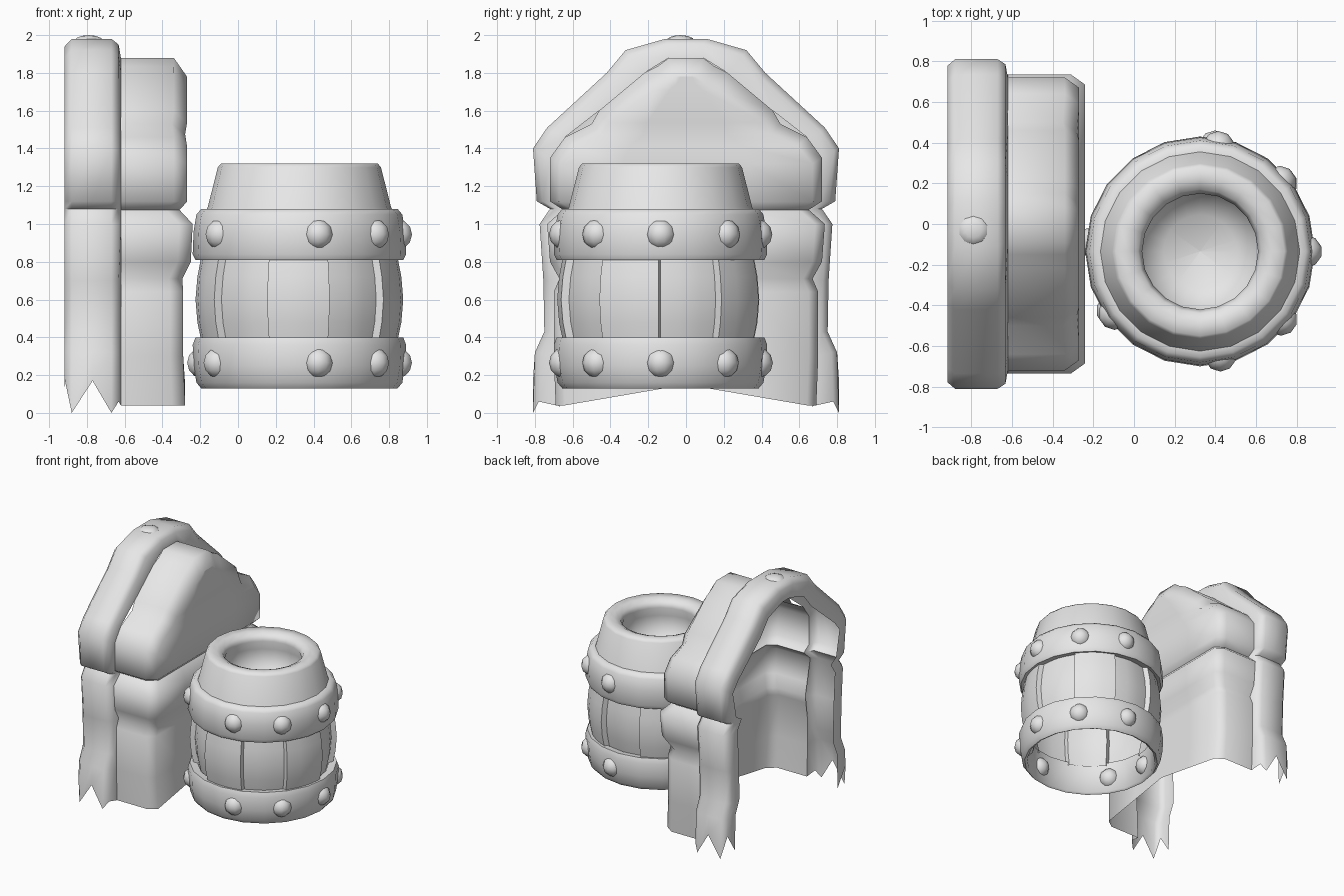
import bpy, bmesh, math
from mathutils import Vector

if "Cube" in bpy.data.objects:
    bpy.data.objects.remove(bpy.data.objects["Cube"])

grey = bpy.data.materials.new("light_grey")
grey.diffuse_color = (0.8, 0.8, 0.8, 1)
grey.use_nodes = True
grey.node_tree.nodes["Principled BSDF"].inputs["Base Color"].default_value = grey.diffuse_color
CX, CY = 0.325, -0.135  # barrel axis


def finish(name, bm, angle=40):
    bmesh.ops.remove_doubles(bm, verts=bm.verts, dist=0.0005)
    bmesh.ops.recalc_face_normals(bm, faces=bm.faces)
    me = bpy.data.meshes.new(name)
    bm.to_mesh(me)
    bm.free()
    ob = bpy.data.objects.new(name, me)
    bpy.context.collection.objects.link(ob)
    me.materials.append(grey)
    bpy.ops.object.select_all(action='DESELECT')
    ob.select_set(True)
    bpy.context.view_layer.objects.active = ob
    bpy.ops.object.shade_smooth_by_angle(angle=math.radians(angle))
    return ob


def loft(bm, rings, closed=False):
    rows = [[bm.verts.new(p) for p in r] for r in rings]
    for a, b in zip(rows, rows[1:]):
        n = len(a)
        for i in range(n if closed else n - 1):
            j = (i + 1) % n
            bm.faces.new((a[i], a[j], b[j], b[i]))


def revolve(name, profile, sides=20):
    bm = bmesh.new()
    loft(bm, [[(CX + r * math.cos(2 * math.pi * i / sides),
                CY + r * math.sin(2 * math.pi * i / sides), z)
               for i in range(sides)] for r, z in profile], True)
    return finish(name, bm, 62)


# --- barrel hoops ---
revolve("lower_hoop", [(0.49, 0.39), (0.50, 0.14), (0.52, 0.13), (0.545, 0.16),
                       (0.56, 0.25), (0.565, 0.36), (0.55, 0.40), (0.49, 0.39)])
revolve("upper_hoop", [(0.48, 0.83), (0.55, 0.81), (0.565, 0.84), (0.56, 0.96),
                       (0.545, 1.05), (0.52, 1.08), (0.48, 1.08)])
# --- sloping collar with sunken basin ---
revolve("collar_and_basin", [(0.495, 1.07), (0.485, 1.09), (0.432, 1.30), (0.415, 1.32),
                             (0.35, 1.32), (0.305, 1.30), (0.285, 1.26), (0.32, 1.18),
                             (0.29, 1.04), (0.18, 0.96), (0.001, 0.93)])

# --- staves, alternately raised and slightly recessed ---
bm = bmesh.new()
rows = []
for z, bulge in ((0.36, -0.035), (0.48, -0.01), (0.6, 0.0), (0.72, -0.01), (0.85, -0.035)):
    row = []
    for k in range(10):
        r = (0.51 if k % 2 == 0 else 0.55) + bulge
        for t in (0.0, 0.33, 0.67, 0.97):
            a = math.radians(36 * (k + t))
            row.append((CX + r * math.cos(a), CY + r * math.sin(a), z))
    rows.append(row)
loft(bm, rows, True)
finish("staves", bm)

# --- studs around the hoops ---
for label, z, angles in (("lower", 0.265, (0, 40, 82, -40, -79, -146, 175)),
                         ("upper", 0.945, (0, 41, 80, -40, -79, -144))):
    bm = bmesh.new()
    for a in angles:
        a = math.radians(a)
        made = bmesh.ops.create_uvsphere(bm, u_segments=10, v_segments=6, radius=0.08)
        bmesh.ops.translate(bm, verts=made["verts"], vec=Vector(
            (CX + 0.52 * math.cos(a), CY + 0.52 * math.sin(a), z)))
    finish(label + "_studs", bm, 60)


# --- arch: half outlines run from the ground to the ridge ---
def arch(half):
    """Mirror a half outline of (x, y, z) into a full arch."""
    return half + [(x, -y, z) for x, y, z in reversed(half)]


FRAME = [(0.81, 0.0), (0.80, 0.32), (0.75, 0.43), (0.755, 0.7), (0.775, 1.0), (0.72, 1.08),
         (0.79, 1.12), (0.81, 1.40), (0.735, 1.51), (0.42, 1.80), (0.32, 1.92), (0.11, 1.98)]
# seam where the frame meets the body
SEAM = [(0.69, 0.04), (0.70, 0.30), (0.70, 0.50), (0.67, 0.71), (0.735, 1.0), (0.65, 1.075),
        (0.72, 1.12), (0.72, 1.35), (0.64, 1.46), (0.46, 1.60), (0.22, 1.80), (0.09, 1.88)]


def frame_ring(x, inset, foot):
    out = []
    for i, (y, z) in enumerate(FRAME):
        t = min(1.0, max(0.0, (z - 1.15) / 0.5))
        z = foot if i == 0 else z - inset * t
        out.append((x, max(0.05, y - inset * (1 - 0.35 * t)), z))
    return arch(out)


bm = bmesh.new()
loft(bm, [arch([(-0.62, y, z) for y, z in SEAM])] + [frame_ring(*r) for r in (
    (-0.632, 0.03, 0.06), (-0.67, 0.0, 0.0), (-0.77, 0.0, 0.17),
    (-0.88, 0.0, 0.0), (-0.918, 0.04, 0.18), (-0.915, 0.14, 0.03))])
finish("back_frame", bm, 70)

# --- hollow body: half width, height, front depth ---
BODY = [(0.69, 0.04, -0.28), (0.70, 0.30, -0.29), (0.70, 0.64, -0.29), (0.67, 0.71, -0.295),
        (0.72, 0.80, -0.25), (0.735, 1.0, -0.24), (0.65, 1.075, -0.31), (0.72, 1.12, -0.27),
        (0.72, 1.35, -0.27), (0.64, 1.46, -0.27), (0.50, 1.53, -0.28), (0.46, 1.60, -0.27),
        (0.22, 1.80, -0.27), (0.15, 1.835, -0.27), (0.09, 1.88, -0.27)]


def front_point(y, z, x):
    return x, max(0.06, y - 0.05), z - 0.1 * max(0, (z - 1.1) / 0.78)


bm = bmesh.new()
loft(bm, [arch([(-0.62, y, z) for y, z, x in BODY]),
          arch([(x - 0.07, y, z) for y, z, x in BODY]),
          arch([front_point(*p) for p in BODY])])
# front wall, with its foot arched up in the middle
COLS = (1, 0.5, 0, -0.5, -1)
wall = []
for i, p in enumerate(BODY):
    x, y, z = front_point(*p)
    wall.append([(x, y * c, z + (0.11 * (1 - abs(c)) if i == 0 else 0)) for c in COLS])
loft(bm, wall)
finish("arch_body", bm, 70)

# --- small knob on the ridge ---
bm = bmesh.new()
made = bmesh.ops.create_uvsphere(bm, u_segments=10, v_segments=6, radius=0.08)
bmesh.ops.scale(bm, verts=made["verts"], vec=(1, 0.95, 0.4))
bmesh.ops.translate(bm, verts=made["verts"], vec=(-0.79, -0.03, 1.968))
finish("ridge_knob", bm, 60)
